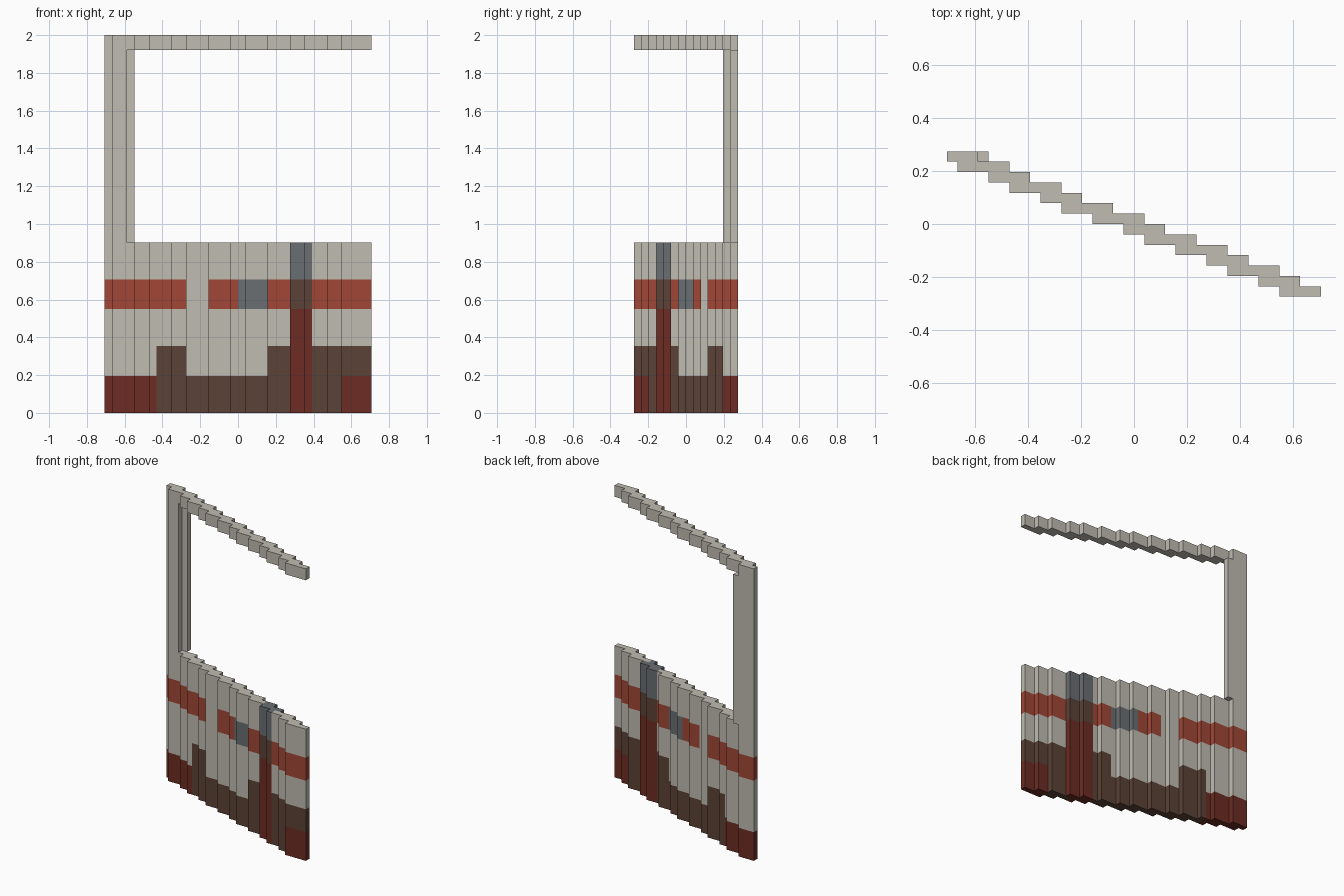
import bpy, bmesh, math
from mathutils import Vector

if "Cube" in bpy.data.objects:
    bpy.data.objects.remove(bpy.data.objects["Cube"])

V = 2 / 51                      # block size
NX, NY = 36, 14                 # blocks across and deep
# start and end block of each one-block-deep row, back to front
START = [0, 1, 4, 6, 9, 11, 14, 17, 19, 22, 25, 27, 30, 32]
END = [3, 6, 8, 11, 13, 16, 19, 21, 24, 27, 29, 32, 34, 36]


def material(name, rgb):
    lin = [(c / 255 / 12.92) if c < 11 else ((c / 255 + 0.055) / 1.055) ** 2.4 for c in rgb]
    m = bpy.data.materials.new(name)
    m.diffuse_color = (*lin, 1)
    m.use_nodes = True
    m.node_tree.nodes["Principled BSDF"].inputs["Base Color"].default_value = m.diffuse_color
    return m


LIGHT, RED, DARK_RED, BROWN, GREY = range(5)
MATS = [material("light_grey", (192, 188, 178)),
        material("red", (161, 70, 53)),
        material("dark_red", (108, 44, 35)),
        material("brown", (91, 66, 54)),
        material("steel_grey", (106, 110, 113))]


def panel_colour(x, r, z):
    """Painted pattern, measured along the slanted panel."""
    u = x + 0.385 * r
    if 28.1 < u < 32.04:                                 # vertical band
        return DARK_RED if z < 14 else BROWN if z < 18 else GREY
    if z < 5 and (u < 7.5 or u > 36.3):                  # bottom corners
        return DARK_RED
    tall = 7.5 < u < 12.2 or u > 24.8
    if (z < 5) or (z < 9 and tall):                      # base band
        return BROWN
    if 14 <= z < 18:                                     # middle stripe
        if 12.2 < u < 15.6:
            return LIGHT
        return GREY if 20.0 < u < 24.8 else RED
    return LIGHT


def rows(z0, z1, colour):
    return {(x, r, z): colour(x, r, z) for r in range(NY)
            for x in range(START[r], END[r]) for z in range(z0, z1)}


plain = lambda x, r, z: LIGHT
parts = {
    "lower_panel": rows(0, 23, panel_colour),
    "top_rail": rows(49, 51, plain),
    "side_post": {(x, r, z): LIGHT for r, a, b in ((0, 0, 4), (1, 1, 3))
                  for x in range(a, b) for z in range(23, 49)},
}
filled = set().union(*parts.values())
DIRS = [Vector(d) for d in ((1, 0, 0), (-1, 0, 0), (0, 1, 0), (0, -1, 0), (0, 0, 1), (0, 0, -1))]


def build(name, cells):
    """Skin the blocks with outside faces only, then merge flat areas."""
    bm = bmesh.new()
    for (x, r, z), mat in cells.items():
        c = Vector((x + 0.5 - NX / 2, NY / 2 - r - 0.5, z + 0.5))
        for d in DIRS:
            if (x + int(d.x), r - int(d.y), z + int(d.z)) in filled:
                continue
            a = Vector((d.y, d.z, d.x))
            b = d.cross(a)
            f = bm.faces.new([bm.verts.new((c + (d + a * s + b * t) / 2) * V)
                              for s, t in ((-1, -1), (1, -1), (1, 1), (-1, 1))])
            f.material_index = mat
    bmesh.ops.remove_doubles(bm, verts=bm.verts, dist=V * 0.01)
    bmesh.ops.dissolve_limit(bm, angle_limit=math.radians(1), verts=bm.verts,
                             edges=bm.edges, delimit={'MATERIAL'})
    me = bpy.data.meshes.new(name)
    bm.to_mesh(me)
    bm.free()
    for m in MATS:
        me.materials.append(m)
    bpy.context.collection.objects.link(bpy.data.objects.new(name, me))


for name, cells in parts.items():
    build(name, cells)
